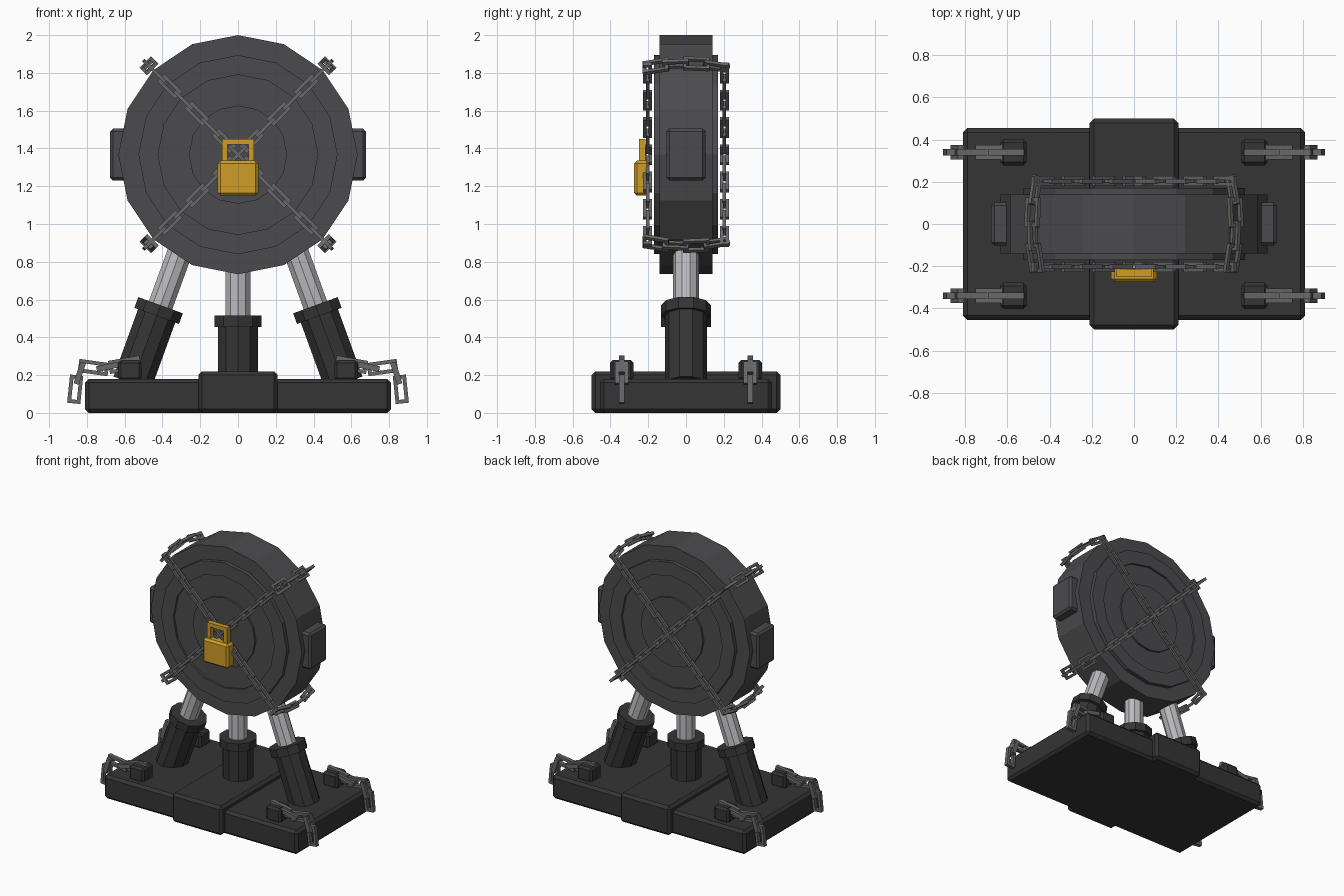
import bpy, bmesh
from math import radians, cos, sin, pi
from mathutils import Vector, Matrix

if "Cube" in bpy.data.objects:
    bpy.data.objects.remove(bpy.data.objects["Cube"])


def mat(name, *rgb):
    m = bpy.data.materials.new(name)
    m.diffuse_color = (*rgb, 1)
    m.use_nodes = True
    m.node_tree.nodes["Principled BSDF"].inputs["Base Color"].default_value = m.diffuse_color
    return m


DARK = mat("dark_iron", .035, .035, .035)
IRON = mat("iron", .07, .07, .075)
CHAIN = mat("chain_steel", .14, .14, .145)
STEEL = mat("polished_steel", .50, .50, .52)
GOLD = mat("brass", .62, .34, .02)


def finish(bm, name, material):
    bmesh.ops.recalc_face_normals(bm, faces=bm.faces)
    me = bpy.data.meshes.new(name)
    bm.to_mesh(me)
    bm.free()
    ob = bpy.data.objects.new(name, me)
    bpy.context.collection.objects.link(ob)
    me.materials.append(material)
    return ob


def box(name, lo, hi, material, bevel=.015):
    lo, hi = Vector(lo), Vector(hi)
    bm = bmesh.new()
    bmesh.ops.create_cube(bm, size=1, matrix=Matrix.Translation((lo + hi) / 2)
                          @ Matrix.Diagonal((*(hi - lo), 1)))
    bmesh.ops.bevel(bm, geom=bm.edges[:], offset=bevel, segments=1, affect='EDGES')
    return finish(bm, name, material)


def link(bm, pos, along, across, length, width, bar=.018, thick=.02):
    """Rectangular ring: a four-cornered frame with a square section."""
    along, across = along.normalized(), across.normalized()
    up = along.cross(across)
    rings = []
    for sx, sy in ((1, 1), (-1, 1), (-1, -1), (1, -1)):
        ring = []
        for inset, h in ((0, -.5), (0, .5), (bar, .5), (bar, -.5)):
            ring.append(bm.verts.new(pos + along * sx * (length / 2 - inset)
                                     + across * sy * (width / 2 - inset) + up * h * thick))
        rings.append(ring)
    for i in range(4):
        a, b = rings[i], rings[(i + 1) % 4]
        for j in range(4):
            k = (j + 1) % 4
            bm.faces.new((a[j], a[k], b[k], b[j]))


# Base slab and its thicker middle
box("base_slab", (-.81, -.455, 0), (.81, .455, .18), DARK, .02)
box("base_middle", (-.21, -.5, 0), (.21, .5, .22), DARK, .02)

# Telescopic legs: sleeve, collar and rod on each axis
def tube(name, a, axis, start, end, r, material):
    bm = bmesh.new()
    tilt = Matrix.Rotation(axis, 4, 'Y')
    bmesh.ops.create_cone(bm, cap_ends=True, segments=10, radius1=r, radius2=r, depth=end - start,
                          matrix=Matrix.Translation(a) @ tilt
                          @ Matrix.Translation((0, 0, (start + end) / 2))
                          )
    return finish(bm, name, material)


for side, top, angle, rod in (("left", (-.41, 0, .57), 20, .45),
                              ("middle", (0, 0, .515), 0, .32),
                              ("right", (.41, 0, .57), -20, .45)):
    a = radians(angle)
    tube(side + "_leg_sleeve", top, a, -.44 if angle else -.35, -.02, .11, DARK)
    tube(side + "_leg_collar", top, a, -.06, 0, .132, DARK)
    tube(side + "_leg_rod", top, a, -.1, rod, .069, STEEL)

# Stepped sixteen-sided disc, spun around y
C = Vector((0, 0, 1.367))
half = [(0, .17), (.26, .17), (.26, .155), (.423, .155), (.423, .17), (.527, .17),
        (.527, .14), (.633, .14)]
profile = [(r, -y) for r, y in half] + half[::-1]
bm = bmesh.new()
vs = [bm.verts.new(C + Vector((0, y, r))) for r, y in profile]
es = [bm.edges.new(p) for p in zip(vs, vs[1:])]
bmesh.ops.spin(bm, geom=vs + es, cent=C, axis=(0, 1, 0), angle=2 * pi, steps=16)
bmesh.ops.remove_doubles(bm, verts=bm.verts[:], dist=1e-4)
finish(bm, "disc", IRON)

# Lugs on the disc sides
box("right_lug", (.56, -.103, 1.23), (.677, .103, 1.505), IRON)
box("left_lug", (-.677, -.103, 1.23), (-.56, .103, 1.505), IRON)

# Two crossed chains looped around the disc
Y = Vector((0, 1, 0))
for name, s in (("rising_chain", 1), ("falling_chain", -1)):
    bm = bmesh.new()
    d = Vector((cos(pi / 4), 0, s * sin(pi / 4)))
    b = d.cross(Y)
    for face in (-1, 1):
        for i in range(13):
            link(bm, C + d * (i - 6) * .102 + Y * face * .203, d,
                 b if i % 2 else Y, .135, .056 if i % 2 else .047)
    for end in (-1, 1):
        for i, (y, u, lean) in enumerate(((-.16, .662, .22), (-.055, .680, .06),
                                          (.055, .680, -.06), (.16, .662, -.22))):
            t = Y + d * end * lean
            link(bm, C + d * end * u + Y * y, t, t.cross(b) if i % 2 else b,
                 .14, .05 if i % 2 else .085)
    finish(bm, name, CHAIN)

# Padlock
box("padlock_body", (-.108, -.275, 1.15), (.108, -.195, 1.335), GOLD)
bm = bmesh.new()
link(bm, Vector((0, -.232, 1.37)), Vector((0, 0, 1)), Vector((1, 0, 0)), .16, .17, .03, .036)
finish(bm, "padlock_shackle", GOLD)

# Cleats on the base with short chains hanging over the ends
for sx in (-1, 1):
    for sy in (-1, 1):
        where = ("right" if sx > 0 else "left") + ("_back" if sy > 0 else "_front")
        x, y = sx * .572, sy * .34
        box(where + "_cleat", (x - .062, y - .062, .17), (x + .062, y + .062, .28), DARK)
        bm = bmesh.new()
        for cx, cz, ang, length, upright in ((.862, .125, -84, .15, 1), (.838, .21, -72, .12, 0),
                                             (.765, .24, 8, .16, 1), (.685, .245, -12, .13, 0),
                                             (.60, .255, -10, .17, 1)):
            a = radians(ang)
            t = Vector((sx * cos(a), 0, sin(a)))
            link(bm, Vector((sx * cx, y, cz)), t, t.cross(Y) if upright else Y,
                 length, .07, .02, .03)
        finish(bm, where + "_chain", CHAIN)
